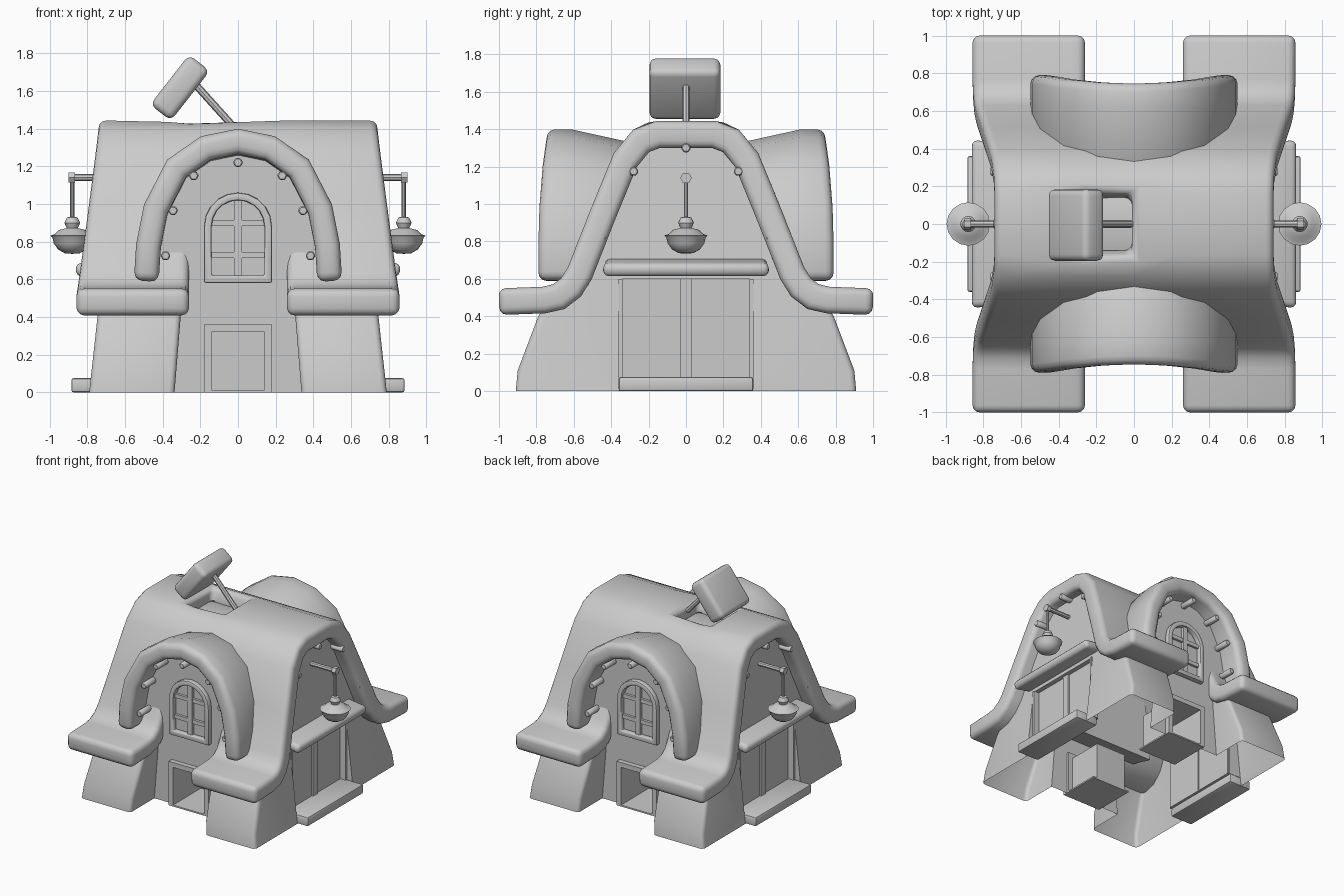
import bpy, bmesh
from math import radians, sin, cos, pi
from mathutils import Vector, Matrix

if "Cube" in bpy.data.objects:
    bpy.data.objects.remove(bpy.data.objects["Cube"])


def finish(name, bm, mirror=None, bevel=0, thick=0, segs=3):
    bmesh.ops.recalc_face_normals(bm, faces=bm.faces)
    me = bpy.data.meshes.new(name)
    bm.to_mesh(me)
    bm.free()
    ob = bpy.data.objects.new(name, me)
    bpy.context.collection.objects.link(ob)
    if thick:
        m = ob.modifiers.new("thick", 'SOLIDIFY')
        m.thickness, m.offset, m.use_even_offset = thick, 0, True
    if bevel:
        m = ob.modifiers.new("bevel", 'BEVEL')
        m.width, m.segments = bevel, segs
        m.limit_method, m.angle_limit = 'ANGLE', radians(50)
    if mirror is not None:
        m = ob.modifiers.new("mirror", 'MIRROR')
        m.use_axis = [i == mirror for i in range(3)]
        m.use_mirror_merge = False
    return ob


def sheet(name, rows, thick, skip=lambda i, j: False, closed=False, **kw):
    """Grid of points thickened into a slab."""
    bm = bmesh.new()
    v = [[bm.verts.new(p) for p in r] for r in rows]
    n = len(v)
    for i in range(n if closed else n - 1):
        for j in range(len(v[0]) - 1):
            if not skip(i, j):
                k = (i + 1) % n
                bm.faces.new((v[i][j], v[i][j + 1], v[k][j + 1], v[k][j]))
    bmesh.ops.delete(bm, geom=[x for x in bm.verts if not x.link_faces], context='VERTS')
    return finish(name, bm, thick=thick, **kw)


def prism(name, a, b, **kw):
    """Solid between two matching outlines."""
    bm = bmesh.new()
    va, vb = [bm.verts.new(p) for p in a], [bm.verts.new(p) for p in b]
    bm.faces.new(va)
    bm.faces.new(vb[::-1])
    for i in range(len(va)):
        k = (i + 1) % len(va)
        bm.faces.new((va[i], vb[i], vb[k], va[k]))
    return finish(name, bm, **kw)


def box(name, x, y, z, **kw):
    ring = lambda h: [(x[0], y[0], h), (x[1], y[0], h), (x[1], y[1], h), (x[0], y[1], h)]
    return prism(name, ring(z[0]), ring(z[1]), **kw)


def rod(name, p, q, r, n=6, **kw):
    p, q = Vector(p), Vector(q)
    rot = (q - p).to_track_quat('Z', 'Y')
    ring = lambda c: [c + rot @ Vector((r * cos(2 * pi * i / n), r * sin(2 * pi * i / n), 0)) for i in range(n)]
    return prism(name, ring(p), ring(q), **kw)


def both(half):
    """Full profile from a half one listed from the centre outwards."""
    return [(-a, b) for a, b in half[::-1] if a > 0] + half


wall_x = lambda z: .79 - .11 * z

# Flared body with recesses, open underneath
prof = both([(.15, 1.33), (.3, 1.25), (.55, .65), (.73, .5), (.79, .4), (.9, .11), (.91, 0)])
body = prism("walls", [(-wall_x(z), y, z) for y, z in prof], [(wall_x(z), y, z) for y, z in prof])
slot = lambda y: [(-.345, y, -.1), (.345, y, -.1), (.26, y, .95), (-.26, y, .95)]
cutters = [
    prism("cut_slot", slot(.6), slot(1.2), mirror=1),
    box("cut_front_door", (-.14, .14), (.28, .7), (.012, .32), mirror=1),
    box("cut_side_door", (.67, 1), (-.36, .36), (.07, .6), mirror=0),
]
bpy.context.view_layer.objects.active = body
for c in cutters:
    m = body.modifiers.new("cut", 'BOOLEAN')
    m.object, m.operation, m.solver = c, 'DIFFERENCE', 'EXACT'
    bpy.ops.object.modifier_apply(modifier=m.name)
for c in cutters:
    bpy.data.objects.remove(c)
bm = bmesh.new()
bm.from_mesh(body.data)
bmesh.ops.delete(bm, geom=[f for f in bm.faces if all(v.co.z < .001 for v in f.verts)], context='FACES')
# Soft corners on the four buttresses
corners = [e for e in bm.edges if len(e.link_faces) == 2 and e.calc_face_angle(0) > radians(50)
           and all(abs(v.co.y) > .7 and v.co.z < .51 for v in e.verts)]
bmesh.ops.bevel(bm, geom=corners, offset=.03, segments=3, profile=.5, affect='EDGES', clamp_overlap=False)
bm.to_mesh(body.data)
bm.free()

# Sweeping main roof with eave gaps and hatch opening
rp = both([(.15, 1.372), (.24, 1.338), (.325, 1.235), (.45, .93), (.568, .63),
           (.615, .555), (.68, .505), (.76, .487), (1, .478)])
rows = []
for y, z in rp:
    w = .735 + (1.41 - z) * .132
    rows.append([(x, y, z) for x in (-w, -.34, -.26, -.01, .26, w)])


def roof_gap(i, j):
    y0, y1 = rp[i][0], rp[i + 1][0]
    if max(abs(y0), abs(y1)) > .5:
        return j in (2, 3)
    return y0 < 0 < y1 and j in (1, 2)


sheet("main_roof", rows, .142, roof_gap, bevel=.04)

# Dormer arches, front and back
arch = both([(0, 1.332), (.17, 1.297), (.325, 1.19), (.436, .975), (.475, .78), (.487, .59)])
rows = []
for x, z in arch:
    t = (z - .59) / .742
    rows.append([(x, -.79 + .045 * t ** 3, z), (x, -.62, z), (x, -.46 + .16 * t, z - .07 * t)])
sheet("dormer_roof", rows, .132, bevel=.045, mirror=1)
dw = both([(0, 1.31), (.17, 1.28), (.31, 1.18), (.425, .97), (.465, .76), (.475, .5)])
prism("dormer_wall", [(x, -.6, z) for x, z in dw], [(x, -.37, z - .06) for x, z in dw], mirror=1)

# Arched windows with bars
path = [(.16, .6)] + [(.16 * cos(a * pi / 10), .88 + .16 * sin(a * pi / 10)) for a in range(11)] + [(-.16, .6)]
sheet("window_frame", [[(x, -.59, z), (x, -.64, z)] for x, z in path], .04, closed=True,
      bevel=.01, segs=2, mirror=1)
box("window_upright", (-.02, .02), (-.625, -.59), (.6, 1.04), mirror=1)
for z in (.73, .9):
    box("window_crossbar", (-.16, .16), (-.62, -.59), (z - .016, z + .016), mirror=1)

# Small front and back door frames
for s in (-1, 1):
    box("door_post", sorted((s * .14, s * .18)), (-.64, -.58), (0, .32), mirror=1)
box("door_lintel", (-.18, .18), (-.64, -.58), (.32, .36), mirror=1)
box("door_sill", (-.18, .18), (-.64, -.28), (0, .012), mirror=1)

# Side doors, steps and awnings
for s in (-1, 1):
    box("side_door_leaf", (.66, .685), sorted((s * .006, s * .35)), (.07, .6), mirror=0)
    box("side_door_jamb", (.67, .735), sorted((s * .34, s * .36)), (.07, .6), mirror=0)
box("side_door_batten", (.67, .7), (-.03, .03), (.07, .6), mirror=0)
box("side_step", (.68, .885), (-.36, .36), (0, .075), bevel=.012, segs=2, mirror=0)
sheet("side_awning", [[(.66, s * .43, .68), (.86, s * .445, .645)] for s in (-1, 1)], .072,
      bevel=.03, mirror=0)

# Festoon bulbs around arches and gables
for x, z in both([(0, 1.22), (.235, 1.15), (.345, .965), (.385, .725)]):
    rod("dormer_bulb", (x, -.56, z), (x, -.73, z), .027, mirror=1, bevel=.006, segs=1)
for y, z in both([(0, 1.3), (.28, 1.175), (.45, .82)]):
    rod("gable_bulb", (wall_x(z) - .04, y, z), (wall_x(z) + .1, y, z), .027, mirror=0, bevel=.006, segs=1)

# Hanging lamps
rod("lamp_bracket", (.63, 0, 1.14), (.9, 0, 1.14), .018, 8, mirror=0)
rod("lamp_knob", (.865, 0, 1.14), (.9, 0, 1.14), .031, 6, mirror=0)
rod("lamp_stem", (.88, 0, .9), (.88, 0, 1.14), .011, 8, mirror=0)
lathe = [(0, .935), (.028, .928), (.042, .9), (.03, .872), (.07, .862), (.092, .84), (.115, .832),
         (.105, .82), (.098, .79), (.075, .758), (.04, .738), (0, .735)]
bm = bmesh.new()
vs = [bm.verts.new((.88 + r, 0, z)) for r, z in lathe]
es = [bm.edges.new(p) for p in zip(vs, vs[1:])]
bmesh.ops.spin(bm, geom=vs + es, cent=(.88, 0, 0), axis=(0, 0, 1), angle=2 * pi, steps=16)
bmesh.ops.remove_doubles(bm, verts=bm.verts, dist=.0005)
finish("lamp_bowl", bm, mirror=0)

# Open roof hatch lid on a strut
lid = box("hatch_lid", (-.168, .168), (-.19, .19), (-.07, .07), bevel=.035)
lid.matrix_world = Matrix.Translation((-.308, -.006, 1.617)) @ Matrix.Rotation(radians(-52), 4, 'Y')
rod("hatch_strut", (-.24, 0, 1.65), (-.015, 0, 1.4), .02, 8)

# Bake modifiers and shade smooth with crisp corners
bpy.ops.object.select_all(action='SELECT')
bpy.ops.object.convert(target='MESH')
bpy.ops.object.shade_smooth_by_angle(angle=radians(35))
